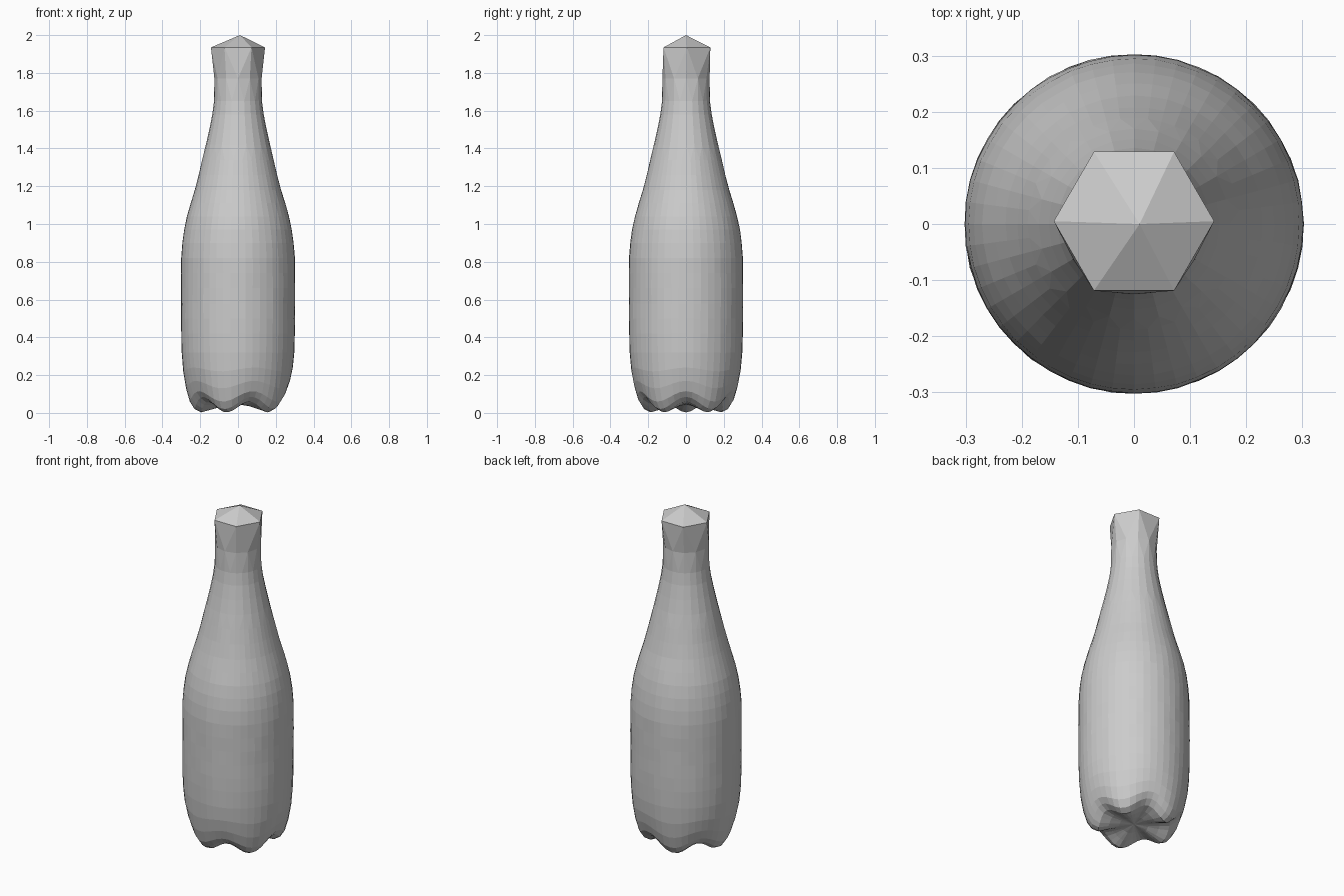
import bpy, bmesh, math, random

if "Cube" in bpy.data.objects:
    bpy.data.objects.remove(bpy.data.objects["Cube"])

random.seed(4)
bm = bmesh.new()


def ring(n, r, z_foot, z_valley, jitter=0.0):
    """Ring of n points; height waves between five feet and the valleys."""
    pts = []
    for i in range(n):
        a = 2 * math.pi * i / n
        w = 0.5 + 0.5 * math.cos(5 * (a - math.pi))
        z = z_foot * w + z_valley * (1 - w)
        rr = r + random.uniform(-jitter, jitter)
        pts.append(bm.verts.new((rr * math.cos(a), rr * math.sin(a), z)))
    return pts


def join(lo, hi):
    """Connect two rings of equal count, or a ring to one of half its count."""
    n, m = len(lo), len(hi)
    if n == m:
        for i in range(n):
            j = (i + 1) % n
            bm.faces.new((lo[i], lo[j], hi[j], hi[i]))
        return
    for i in range(m):
        j = (i + 1) % m
        a, b, c = lo[2 * i], lo[2 * i + 1], lo[(2 * i + 2) % n]
        bm.faces.new((a, b, hi[i]))
        bm.faces.new((b, hi[j], hi[i]))
        bm.faces.new((b, c, hi[j]))


def fan(loop, tip):
    for i in range(len(loop)):
        bm.faces.new((loop[i], loop[(i + 1) % len(loop)], tip))


# five-footed base: radius, foot height, valley height
base = [(0.08, 0.035, 0.045), (0.14, 0.018, 0.05), (0.195, 0.003, 0.06),
        (0.23, 0.02, 0.085), (0.255, 0.06, 0.115), (0.275, 0.13, 0.17),
        (0.29, 0.22, 0.24), (0.298, 0.32, 0.32)]
# body and shoulder: radius, height
body = [(0.301, 0.42), (0.302, 0.5), (0.302, 0.58), (0.302, 0.66), (0.302, 0.74),
        (0.301, 0.82), (0.295, 0.9), (0.285, 0.97), (0.27, 1.04), (0.25, 1.11),
        (0.229, 1.18), (0.208, 1.26), (0.189, 1.34)]
# neck narrows in side count up to the six-sided cap
neck = [(24, 0.17, 1.42), (24, 0.152, 1.5), (24, 0.136, 1.58), (24, 0.127, 1.65),
        (12, 0.125, 1.77), (6, 0.143, 1.935)]

rings = [ring(48, *b) for b in base]
rings += [ring(48, r, z, z, 0.001) for r, z in body]
rings += [ring(n, r, z, z) for n, r, z in neck]
for lo, hi in zip(rings, rings[1:]):
    join(lo, hi)

# closing the bottom and the pointed cap
fan(rings[0], bm.verts.new((0, 0, 0.045)))
fan(rings[-1], bm.verts.new((0.01, 0, 2.0)))
for v in rings[-1]:
    v.co.y += 0.005

bmesh.ops.recalc_face_normals(bm, faces=bm.faces)
mesh = bpy.data.meshes.new("bottle")
bm.to_mesh(mesh)
bm.free()
obj = bpy.data.objects.new("bottle", mesh)
bpy.context.collection.objects.link(obj)
